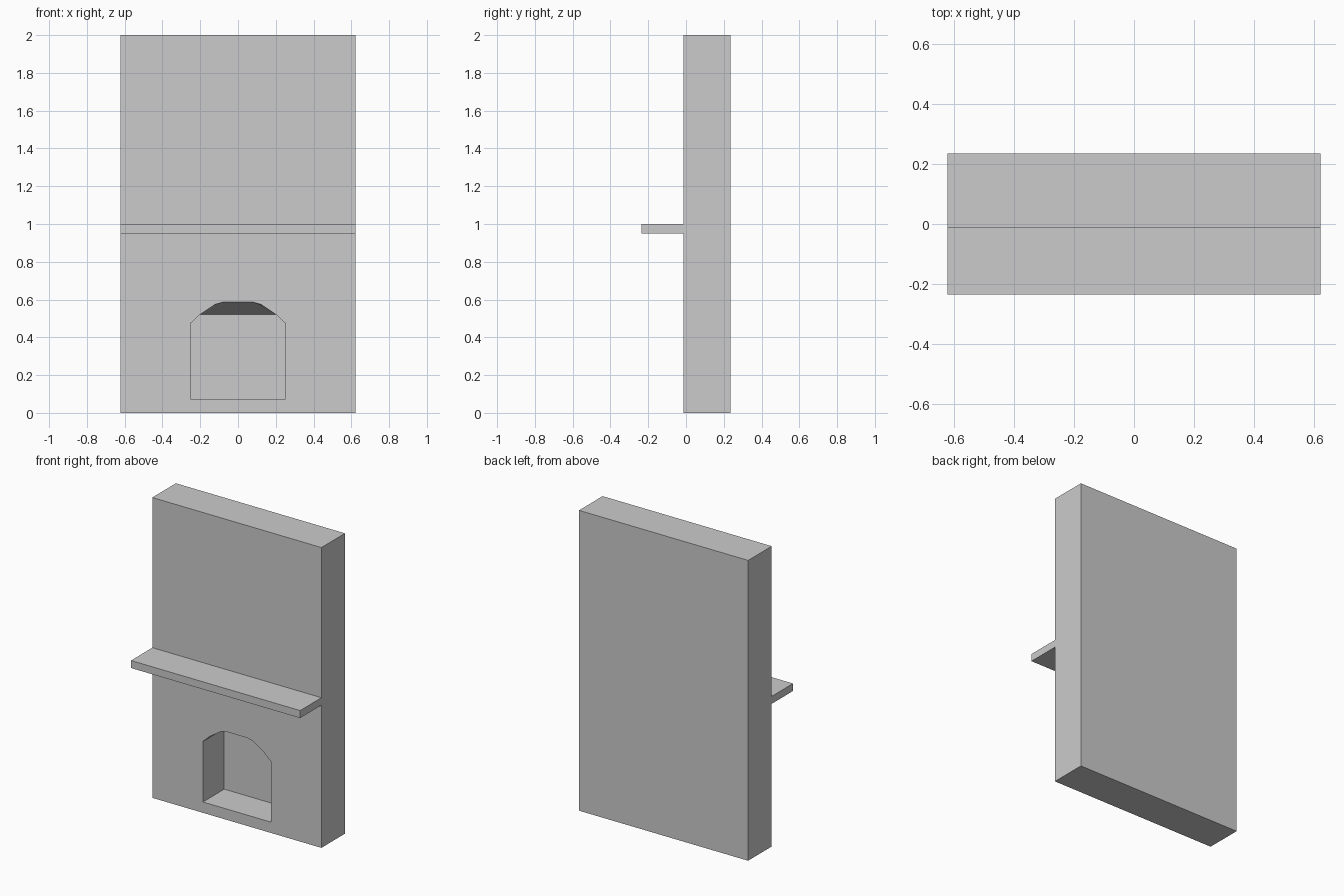
import bpy, bmesh

if "Cube" in bpy.data.objects:
    bpy.data.objects.remove(bpy.data.objects["Cube"])

HALF_W, FRONT, BACK = 0.623, -0.012, 0.236
POCKET_BACK = 0.212


def add_object(name, bm):
    bmesh.ops.recalc_face_normals(bm, faces=bm.faces)
    mesh = bpy.data.meshes.new(name)
    bm.to_mesh(mesh)
    bm.free()
    obj = bpy.data.objects.new(name, mesh)
    bpy.context.collection.objects.link(obj)
    return obj


def box(name, lo, hi):
    bm = bmesh.new()
    bmesh.ops.create_cube(bm, size=1)
    for v in bm.verts:
        v.co = [(a + b) / 2 + c * (b - a) for a, b, c in zip(lo, hi, v.co)]
    return add_object(name, bm)


# Chimney wall and mantel shelf
wall = box("chimney_wall", (-HALF_W, FRONT, 0), (HALF_W, BACK, 2))
box("mantel_shelf", (-HALF_W, -0.236, 0.95), (HALF_W, FRONT, 1.0))

# Firebox cutter: arched at the front, ceiling sloping down to a flat back
back_half = [(0.25, 0.072), (0.25, 0.475), (0.20, 0.522)]
front_half = back_half + [(0.12, 0.575), (0.08, 0.586)]
bm = bmesh.new()
for y, half in ((FRONT - 0.1, front_half), (FRONT, front_half), (POCKET_BACK, back_half)):
    for x, z in half:
        for side in (-1, 1):
            bm.verts.new((side * x, y, z))
bmesh.ops.convex_hull(bm, input=bm.verts)
bmesh.ops.dissolve_limit(bm, angle_limit=0.001, verts=bm.verts, edges=bm.edges)
cutter = add_object("firebox_cutter", bm)
cutter.hide_render = True

# Carve the firebox into the wall
mod = wall.modifiers.new("firebox", 'BOOLEAN')
mod.operation = 'DIFFERENCE'
mod.solver = 'EXACT'
mod.object = cutter
bpy.context.view_layer.objects.active = wall
bpy.ops.object.modifier_apply(modifier=mod.name)
bpy.data.objects.remove(cutter)
